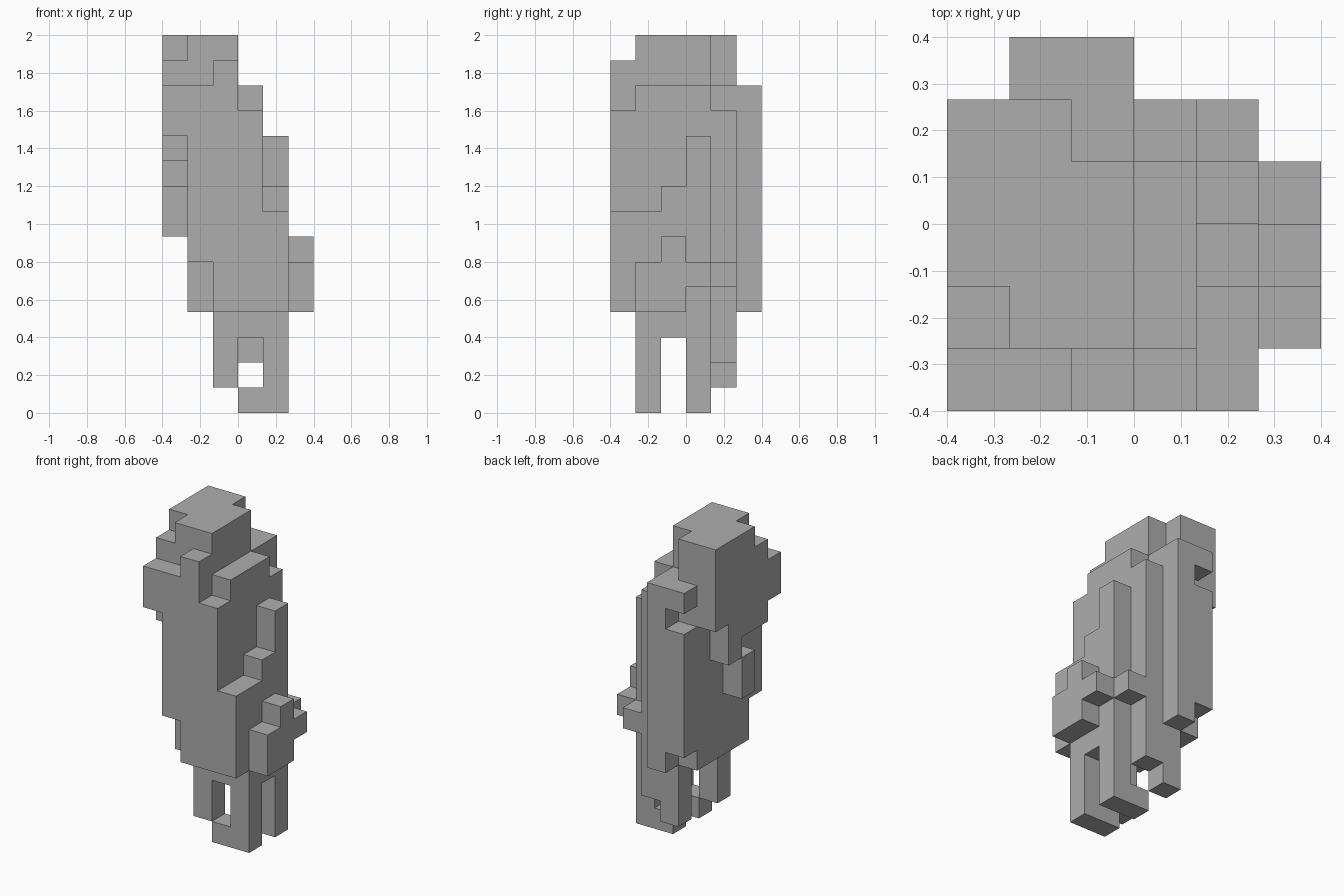
import bpy
import bmesh
from mathutils import Matrix, Vector

default_cube = bpy.data.objects.get("Cube")
if default_cube:
    bpy.data.objects.remove(default_cube, do_unlink=True)

# Grid: cell size, middle of the footprint, and the main levels in cells
UNIT = 2 / 15
MIDDLE = Vector((2.5, 2.5, -0.5))
HIP, SHOULDER, NECK = 4, 12, 13

# Single flat colour
grey = bpy.data.materials.new("plain_grey")
grey.use_nodes = True
colour = (0.42, 0.42, 0.42, 1)
grey.diffuse_color = colour
grey.node_tree.nodes["Principled BSDF"].inputs["Base Color"].default_value = colour


def box(x, y, z, w=1, d=1, h=1):
    """Grid cells of a block, given its lowest corner and its size."""
    return {
        (i, j, k)
        for i in range(x, x + w)
        for j in range(y, y + d)
        for k in range(z, z + h)
    }


def leg_loop(y):
    """Upright post with a foot and a hip cell beside it."""
    return box(4, y, 0, h=HIP) | box(3, y, 0) | box(3, y, HIP - 1)


# Torso: one block with cut corners, and a broken ridge along the back
torso = box(1, 0, HIP, w=3, d=5, h=9)
torso -= box(1, 0, HIP, h=2) | box(3, 0, SHOULDER) | box(3, 4, SHOULDER)
back_ridge = box(2, 5, HIP, h=9) | box(1, 5, 5, h=6) | box(1, 5, SHOULDER)

# Left flank: columns that rise towards the back
left_flank = box(4, 4, 5)
for row, height in enumerate((4, 4, 5, 7)):
    left_flank |= box(4, row, HIP, h=height)

# Right shoulder: columns hanging from the neck, and a patch below them
right_shoulder = box(0, 2, 7, h=2)
for row, low in enumerate((11, 10, 10, 9, 11)):
    right_shoulder |= box(0, row, low, h=NECK - low)

# Head: a block with two notches and a front brow
head = box(0, 1, NECK, w=3, d=4, h=2)
head -= box(2, 4, NECK, h=2) | box(0, 1, NECK + 1)
head |= box(2, 0, NECK)

# Stepped lump low on the left side
side_lump = box(5, 1, HIP, h=2) | box(5, 2, HIP, h=3) | box(5, 3, 5)

# Legs, with the inner posts and the bridge that joins them
front_leg = leg_loop(1) | box(2, 1, 1, h=3)
rear_leg = leg_loop(3) | box(2, 4, 1, h=3) | box(3, 4, 2, h=2)
leg_bridge = box(3, 2, HIP - 1, w=2)

parts = {
    "torso": torso,
    "back_ridge": back_ridge,
    "left_flank": left_flank,
    "right_shoulder": right_shoulder,
    "head": head,
    "side_lump": side_lump,
    "front_leg": front_leg,
    "rear_leg": rear_leg,
    "leg_bridge": leg_bridge,
}
solid = set().union(*parts.values())


def faces_a_cell(face):
    """True where a side is covered by a neighbouring cell."""
    beside = face.calc_center_median() + face.normal * UNIT / 2
    return tuple(round(c) for c in beside / UNIT + MIDDLE) in solid


def build_part(name, cells):
    """Make one object from cubes, keeping only the outer sides."""
    bm = bmesh.new()
    for cell in sorted(cells):
        place = Matrix.Translation((Vector(cell) - MIDDLE) * UNIT)
        bmesh.ops.create_cube(bm, size=UNIT, matrix=place)
    bm.normal_update()
    hidden = [face for face in bm.faces if faces_a_cell(face)]
    bmesh.ops.delete(bm, geom=hidden, context="FACES")
    bmesh.ops.remove_doubles(bm, verts=bm.verts[:], dist=UNIT / 100)
    mesh = bpy.data.meshes.new(name)
    bm.to_mesh(mesh)
    bm.free()
    mesh.materials.append(grey)
    bpy.context.collection.objects.link(bpy.data.objects.new(name, mesh))


for part_name, part_cells in parts.items():
    build_part(part_name, part_cells)
